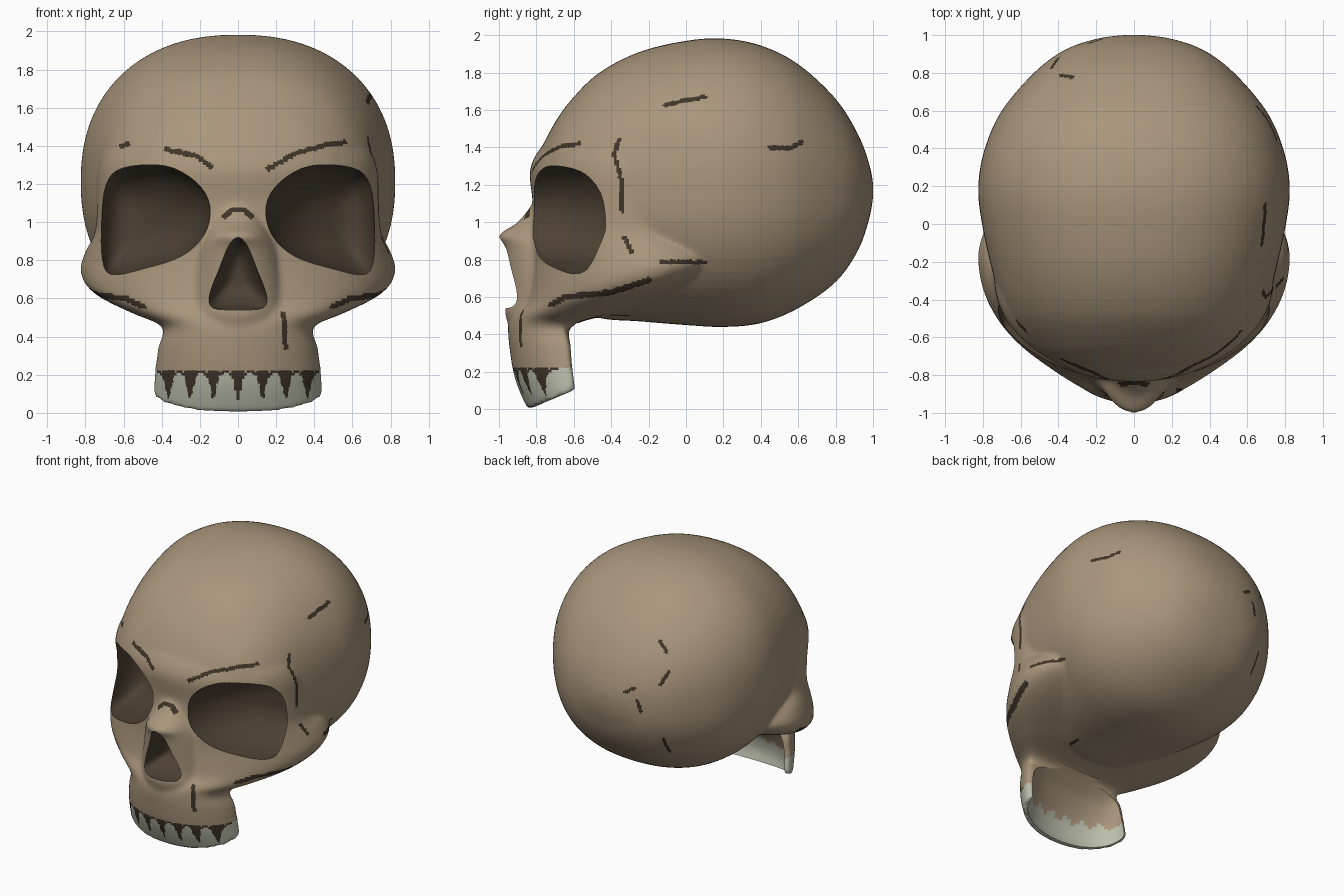
import bpy, bmesh, math
from mathutils import Vector

if "Cube" in bpy.data.objects:
    bpy.data.objects.remove(bpy.data.objects["Cube"])

# ---------- colours ----------
def material(name, rgb):
    m = bpy.data.materials.new(name)
    m.diffuse_color = (*rgb, 1)
    m.use_nodes = True
    m.node_tree.nodes["Principled BSDF"].inputs["Base Color"].default_value = m.diffuse_color
    return m

MATS = [material("bone", (.40, .305, .20)),
        material("cavity", (.075, .053, .033)),
        material("crack", (.05, .034, .021)),
        material("tooth", (.50, .52, .41))]
BONE, CAVITY, CRACK, TOOTH = range(4)

# ---------- helpers ----------
def smooth_rows(rows, steps=6):
    """Catmull-Rom interpolation between rows of parameters."""
    out = []
    for i in range(len(rows) - 1):
        p0, p1 = rows[max(i - 1, 0)], rows[i]
        p2, p3 = rows[i + 1], rows[min(i + 2, len(rows) - 1)]
        for s in range(steps):
            t = s / steps
            out.append([.5 * (2 * b + (c - a) * t + (2 * a - 5 * b + 4 * c - d) * t * t
                              + (3 * b - a - 3 * c + d) * t ** 3)
                        for a, b, c, d in zip(p0, p1, p2, p3)])
    return out + [list(rows[-1])]

def loft(bm, rings, mat=0):
    """Closed skin over rings of equal point count."""
    vs = [[bm.verts.new(p) for p in r] for r in rings]
    n = len(vs[0])
    faces = [bm.faces.new((a[i], a[(i + 1) % n], b[(i + 1) % n], b[i]))
             for a, b in zip(vs, vs[1:]) for i in range(n)]
    faces += [bm.faces.new(vs[0][::-1]), bm.faces.new(vs[-1])]
    for f in faces:
        f.material_index = mat
    bmesh.ops.recalc_face_normals(bm, faces=faces)

def to_object(bm, name):
    me = bpy.data.meshes.new(name)
    bm.to_mesh(me)
    bm.free()
    ob = bpy.data.objects.new(name, me)
    bpy.context.collection.objects.link(ob)
    for m in MATS:
        me.materials.append(m)
    return ob

N = 72
ANG = [2 * math.pi * i / N for i in range(N)]

def spow(v, e):
    return math.copysign(abs(v) ** e, v)

def upright(bm, rows):
    """Loft of level rings: z, half width, widest y, front y, back y, tilt."""
    rings = []
    for z, w, yc, yf, yk, tilt in smooth_rows(rows):
        ring = []
        for a in ANG:
            c = math.cos(a)
            y = yc + c * ((yf - yc) if c > 0 else (yc - yk))
            ring.append((w * math.sin(a), y, z + tilt * (y + .65)))
        rings.append(ring)
    loft(bm, rings)

bm = bmesh.new()

# ---------- braincase: y, top, bottom, half width ----------
case = [(-.80, 1.34, 1.02, .26), (-.72, 1.50, .80, .47), (-.63, 1.635, .58, .59),
        (-.47, 1.795, .49, .685), (-.25, 1.91, .47, .75), (0, 1.97, .45, .805),
        (.2, 1.982, .44, .825), (.4, 1.945, .46, .79), (.6, 1.845, .54, .70),
        (.8, 1.66, .68, .53), (.92, 1.47, .85, .37), (.98, 1.31, 1.02, .20),
        (1.0, 1.21, 1.13, .06)]
E = 2 / 2.25
loft(bm, [[(w * spow(math.cos(a), E), y, (t + b) / 2 + (t - b) / 2 * spow(math.sin(a), E))
           for a in ANG] for y, t, b, w in smooth_rows(case)])

# ---------- face, cheekbones and upper jaw ----------
upright(bm, [(.08, .445, -.60, -.845, -.58, .42), (.22, .435, -.62, -.915, -.59, .2),
             (.34, .42, -.63, -.945, -.60, 0), (.45, .40, -.64, -.95, -.60, 0),
             (.52, .56, -.50, -.92, -.30, .04), (.595, .765, -.27, -.87, .15, .12),
             (.68, .825, -.18, -.85, .32, .13), (.80, .80, -.20, -.835, .27, .1),
             (.95, .75, -.27, -.83, .15, 0), (1.10, .74, -.29, -.82, .10, 0),
             (1.27, .735, -.29, -.835, .10, 0), (1.38, .70, -.30, -.79, 0, 0),
             (1.46, .63, -.30, -.71, 0, 0)])

# ---------- nasal bones ----------
upright(bm, [(.42, .24, -.7, -.94, -.6, 0), (.53, .25, -.7, -.97, -.6, 0),
             (.60, .26, -.7, -.95, -.6, 0), (.85, .22, -.7, -.97, -.6, 0),
             (.93, .18, -.7, -1.0, -.6, 0), (1.0, .15, -.7, -.90, -.6, 0),
             (1.10, .13, -.7, -.82, -.6, 0)])

skull = to_object(bm, "skull")

# ---------- eye socket and nose cutters ----------
def cavity(bm, outline, y0, slope, layers, side=1):
    pts = []
    for i in range(len(outline)):                      # rounded outline
        ring = [outline[(i + k - 1) % len(outline)] for k in range(4)]
        pts += smooth_rows(ring, 4)[4:8]
    cx = sum(p[0] for p in pts) / len(pts)
    cz = sum(p[1] for p in pts) / len(pts)
    rings = []
    for off, s in layers:
        ring = []
        for x, z in pts:
            px, pz = cx + (x - cx) * s, cz + (z - cz) * s
            ring.append((side * px, y0 + slope * abs(px) + off, pz))
        rings.append(ring)
    loft(bm, rings, CAVITY)

eye = [(.145, 1.08), (.22, 1.21), (.38, 1.295), (.60, 1.285), (.69, 1.20),
       (.715, 1.0), (.71, .80), (.66, .725), (.50, .755), (.30, .82), (.18, .93)]
nose = [(0, .92), (.05, .875), (.10, .75), (.155, .61), (.13, .55), (0, .54),
        (-.13, .55), (-.155, .61), (-.10, .75), (-.05, .875)]
bm = bmesh.new()
for side in (1, -1):
    cavity(bm, eye, -.92, .7, [(-.5, 1), (.0, 1), (.08, .95), (.16, .85), (.22, .71),
                               (.27, .52), (.295, .3), (.3, .12)], side)
cavity(bm, nose, 0, 0, [(-1.2, 1), (-.92, 1), (-.86, .9), (-.79, .72), (-.74, .45), (-.73, .2)])
cavity_cutter = to_object(bm, "cavity_cutter")

# ---------- hollow behind the tooth row, sloping up to the back ----------
bm = bmesh.new()
upright(bm, [(-.08, .415, -.59, -.785, -.40, 0), (.0, .415, -.59, -.81, -.40, 0),
             (.08, .415, -.59, -.83, -.40, 0), (.15, .41, -.59, -.825, -.40, 0),
             (.22, .405, -.59, -.80, -.40, 0), (.34, .385, -.59, -.72, -.40, 0),
             (.41, .35, -.58, -.65, -.40, 0), (.46, .30, -.57, -.59, -.50, 0)])
jaw_cutter = to_object(bm, "jaw_cutter")

# ---------- fuse, soften and carve ----------
bpy.context.view_layer.objects.active = skull
skull.select_set(True)
m = skull.modifiers.new("fuse", 'REMESH')
m.mode, m.voxel_size = 'VOXEL', .0135
m = skull.modifiers.new("soften", 'SMOOTH')
m.factor, m.iterations = .5, 12
names = ["fuse", "soften"]
for cutter in (cavity_cutter, jaw_cutter):
    cutter.hide_render = True
    m = skull.modifiers.new(cutter.name, 'BOOLEAN')
    m.operation, m.solver, m.object = 'DIFFERENCE', 'EXACT', cutter
    names.append(m.name)
for name in names:
    bpy.ops.object.modifier_apply(modifier=name)
bpy.data.objects.remove(cavity_cutter)
bpy.data.objects.remove(jaw_cutter)

# ---------- cracks: front lines (x, z), side lines (y, z), back lines (oblique) ----------
front_lines = [[(.16, 1.28), (.30, 1.36), (.44, 1.40), (.56, 1.42)],
               [(-.14, 1.29), (-.22, 1.35), (-.38, 1.38)], [(-.61, 1.40), (-.58, 1.41)],
               [(-.07, 1.03), (-.03, 1.065), (.03, 1.065), (.07, 1.03)], [(.24, .52), (.25, .34)]]
right_lines = [[(-.36, 1.44), (-.385, 1.36), (-.35, 1.25), (-.34, 1.06)],
               [(-.33, .92), (-.29, .84)], [(-.11, 1.63), (.10, 1.67)],
               [(-.13, .785), (.10, .785)], [(.45, 1.40), (.55, 1.395), (.62, 1.43)]]
cheek_lines = [[(-.72, .56), (-.65, .60), (-.40, .625), (-.20, .69)]]
back_lines = [[(-.055, .20), (-.007, .13)], [(.02, -.01), (-.035, -.10)],
              [(-.29, -.165), (-.22, -.135)], [(-.195, -.22), (-.17, -.29)],
              [(-.02, -.47), (.015, -.55)]]
BACK_R, BACK_U = Vector((-.9, -.45, 0)), Vector((.19, -.38, .9))

def near(lines, u, v, r):
    p = Vector((u, v))
    for line in lines:
        for a, b in zip(line, line[1:]):
            a, d = Vector(a), Vector(b) - Vector(a)
            t = max(0, min(1, (p - a).dot(d) / d.length_squared))
            if (p - a - d * t).length < r:
                return True
    return False

# ---------- teeth and crack colouring by position ----------
gaps = (0, .13, .25, .365)
for f in skull.data.polygons:
    if f.material_index == CAVITY:
        continue
    x, y, z = f.center
    idx = BONE
    if z < .26:
        d = min(abs(abs(x) - g) for g in gaps)
        top = .197 - .022 * math.cos(d * 50)            # arched gum line
        if z < top:
            idx = TOOTH
        outside = f.normal.y < .1 and f.normal.x * x > -.001
        if y < -.68 and outside and .07 < z and (
                (z < .222 and d < .036 * (z - .06) / .16) or abs(z - top) < .009):
            idx = CRACK
    elif y < -.3 and f.normal.y < 0 and near(front_lines, x, z, .013):
        idx = CRACK
    elif abs(x) > .4 and y < -.15 and z < .75 and near(cheek_lines, y, z, .016):
        idx = CRACK
    elif x > .3 and near(right_lines, y, z, .012):
        idx = CRACK
    elif y > .3:
        p = f.center - Vector((0, 0, .99))
        if near(back_lines, p.dot(BACK_R), p.dot(BACK_U), .012):
            idx = CRACK
    f.material_index = idx

bpy.ops.object.shade_smooth_by_angle(angle=math.radians(40))
